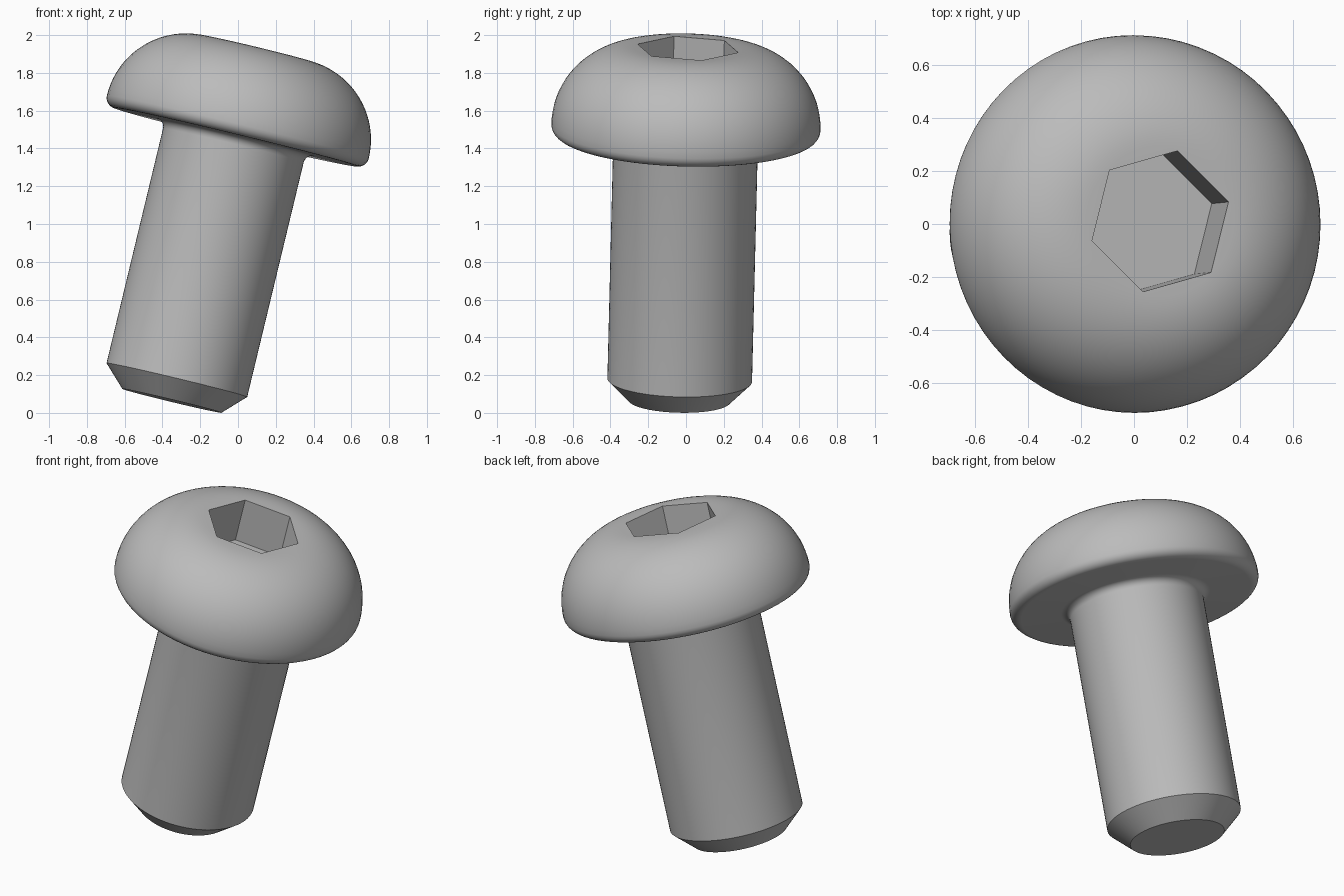
import bpy, bmesh
from math import sin, cos, pi, radians
from mathutils import Matrix, Vector

cube = bpy.data.objects.get("Cube")
if cube:
    bpy.data.objects.remove(cube, do_unlink=True)

SEGMENTS = 72
SHAFT_R, TIP_R, HEAD_R, FLAT_R = 0.383, 0.27, 0.713, 0.285
SEAT, TOP = 1.436, 1.92              # axial heights of the head underside and top
SOCKET_R, SOCKET_DEPTH = 0.275, 0.27

steel = bpy.data.materials.new("steel grey")
steel.use_nodes = True
grey = (0.5, 0.5, 0.5, 1)
steel.diffuse_color = grey
steel.node_tree.nodes["Principled BSDF"].inputs["Base Color"].default_value = grey


def arc(cr, cz, a, b, start, end, steps):
    """Elliptical arc in the (radius, height) plane, angles in degrees."""
    angles = [radians(start + (end - start) * i / steps) for i in range(steps + 1)]
    return [(cr + a * cos(t), cz + b * sin(t)) for t in angles]


def ring(bm, radius, z, count, turn=0.0):
    return [bm.verts.new((radius * cos(turn + 2 * pi * i / count),
                          radius * sin(turn + 2 * pi * i / count), z))
            for i in range(count)]


def bridge(bm, low, high):
    n = len(low)
    for i in range(n):
        j = (i + 1) % n
        bm.faces.new((low[i], low[j], high[j], high[i]))


# Outline: chamfered tip, shaft, neck fillet, rounded rim, dome
NECK, RIM = 0.045, 0.055
outline = [(TIP_R, 0), (SHAFT_R, 0.113)]
outline += arc(SHAFT_R + NECK, SEAT - NECK, NECK, NECK, 180, 90, 6)
outline += arc(HEAD_R - RIM, SEAT + RIM, RIM, RIM, -90, 0, 6)
outline += arc(FLAT_R, SEAT + RIM, HEAD_R - FLAT_R, TOP - SEAT - RIM, 0, 90, 20)[1:]

bm = bmesh.new()
rings = [ring(bm, r, z, SEGMENTS) for r, z in outline]
for low, high in zip(rings, rings[1:]):
    bridge(bm, low, high)
bm.faces.new(rings[0][::-1])

# Hexagonal socket
turn = radians(15.6)
mouth = ring(bm, SOCKET_R, TOP, 6, turn)
floor = ring(bm, SOCKET_R, TOP - SOCKET_DEPTH, 6, turn)
bridge(bm, mouth, floor)
bm.faces.new(floor)

# Flat top around the socket
edges = [bm.edges.get((loop[i - 1], loop[i]))
         for loop in (rings[-1], mouth) for i in range(len(loop))]
bmesh.ops.triangle_fill(bm, edges=edges, use_beauty=True, normal=(0, 0, 1))
bmesh.ops.recalc_face_normals(bm, faces=bm.faces)

# Lean the screw over
axis = Vector((0.234, 0.024, 0.972)).normalized()
tilt = Vector((0, 0, 1)).rotation_difference(axis).to_matrix().to_4x4()
bm.transform(Matrix.Translation((-0.35, -0.036, 0.064)) @ tilt)

mesh = bpy.data.meshes.new("button_head_screw")
bm.to_mesh(mesh)
bm.free()
mesh.materials.append(steel)
screw = bpy.data.objects.new("button_head_screw", mesh)
bpy.context.collection.objects.link(screw)
bpy.context.view_layer.objects.active = screw
screw.select_set(True)
bpy.ops.object.shade_smooth_by_angle(angle=radians(30))
